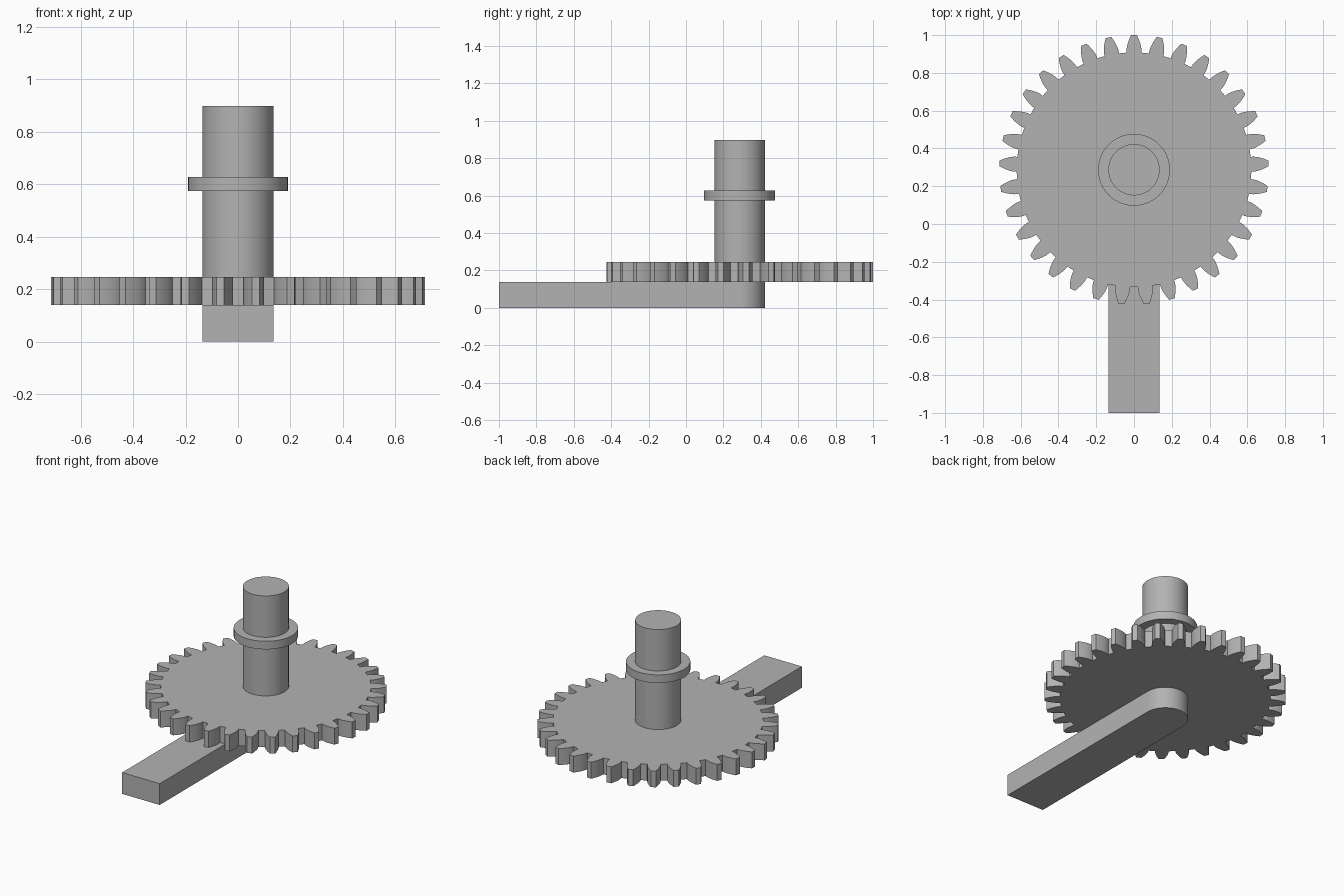
import bpy, bmesh
from math import pi, sin, cos, tan, acos, radians

cube = bpy.data.objects.get("Cube")
if cube:
    bpy.data.objects.remove(cube, do_unlink=True)

AXIS_Y = 0.287       # shaft and gear axis
SHAFT_R = 0.1355
ARM_TOP, GEAR_TOP, SHAFT_TOP = 0.139, 0.246, 0.898

grey = bpy.data.materials.new("plain grey")
grey.use_nodes = True
COLOUR = (0.45, 0.45, 0.45, 1)
grey.diffuse_color = COLOUR
grey.node_tree.nodes["Principled BSDF"].inputs["Base Color"].default_value = COLOUR


def prism(name, outline, z0, z1):
    """Extrude a closed (x, y) outline, relative to the axis, from z0 to z1."""
    bm = bmesh.new()
    face = bm.faces.new([bm.verts.new((x, y, z0)) for x, y in outline])
    ext = bmesh.ops.extrude_face_region(bm, geom=[face], use_keep_orig=True)
    top = [v for v in ext["geom"] if isinstance(v, bmesh.types.BMVert)]
    bmesh.ops.translate(bm, verts=top, vec=(0, 0, z1 - z0))
    bmesh.ops.recalc_face_normals(bm, faces=bm.faces)
    mesh = bpy.data.meshes.new(name)
    bm.to_mesh(mesh)
    bm.free()
    mesh.materials.append(grey)
    obj = bpy.data.objects.new(name, mesh)
    obj.location.y = AXIS_Y
    bpy.context.collection.objects.link(obj)
    bpy.ops.object.select_all(action="DESELECT")
    obj.select_set(True)
    bpy.context.view_layer.objects.active = obj
    bpy.ops.object.shade_smooth_by_angle(angle=radians(20))
    return obj


def arc(radius, start, end, steps):
    angles = [start + (end - start) * i / steps for i in range(steps + 1)]
    return [(radius * cos(a), radius * sin(a)) for a in angles]


def circle(radius, sides=96):
    return arc(radius, 0, 2 * pi, sides)[:-1]


def gear_outline(teeth, tip_r):
    """Involute teeth with a 20 degree pressure angle, one centred on +y."""
    module = tip_r / (teeth / 2 + 1)
    pitch_r = module * teeth / 2
    root_r = pitch_r - 1.25 * module
    pressure = radians(20)
    base_r = pitch_r * cos(pressure)

    def half_angle(r):
        a = acos(min(1, base_r / r))
        return pi / (2 * teeth) + (tan(pressure) - pressure) - (tan(a) - a)

    steps = 6
    radii = [base_r + (tip_r - base_r) * i / steps for i in range(steps + 1)]
    flank = [(root_r, half_angle(base_r))] + [(r, half_angle(r)) for r in radii]
    tooth = [(r, -h) for r, h in flank] + [(r, h) for r, h in reversed(flank)]
    points = []
    for i in range(teeth):
        mid = pi / 2 + 2 * pi * i / teeth
        points += [(r * cos(mid + a), r * sin(mid + a)) for r, a in tooth]
    return points


# Flat arm with a rounded end under the gear
arm_end = -1 - AXIS_Y
prism("arm", [(-SHAFT_R, arm_end), (SHAFT_R, arm_end)] + arc(SHAFT_R, 0, pi, 48), 0, ARM_TOP)

# Toothed wheel
prism("gear", gear_outline(33, 0.713), ARM_TOP, GEAR_TOP)

# Shaft rising from the gear, with a collar around it
prism("shaft", circle(SHAFT_R), GEAR_TOP - 0.05, SHAFT_TOP)
prism("collar", circle(0.19), 0.575, 0.628)
